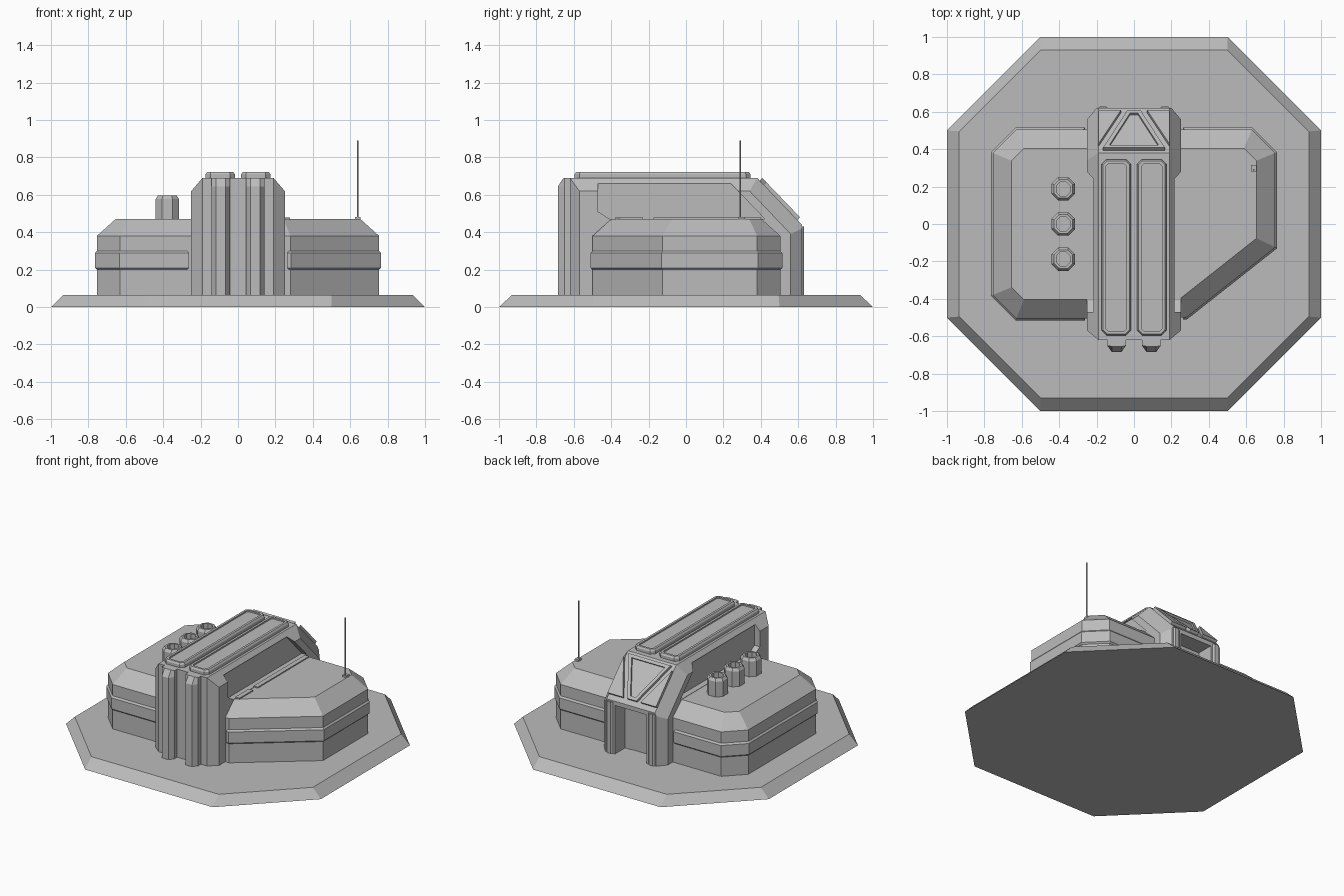
import bpy, bmesh, math
from mathutils import Vector, Matrix

cube = bpy.data.objects.get("Cube")
if cube:
    bpy.data.objects.remove(cube, do_unlink=True)

grey = bpy.data.materials.new("plain_grey")
grey.use_nodes = True
GREY = (0.5, 0.5, 0.5, 1)
grey.diffuse_color = GREY
grey.node_tree.nodes["Principled BSDF"].inputs["Base Color"].default_value = GREY


def finish(name, bm, matrix=None):
    bmesh.ops.recalc_face_normals(bm, faces=bm.faces)
    mesh = bpy.data.meshes.new(name)
    bm.to_mesh(mesh)
    bm.free()
    mesh.materials.append(grey)
    ob = bpy.data.objects.new(name, mesh)
    if matrix:
        ob.matrix_world = matrix
    bpy.context.collection.objects.link(ob)
    return ob


def loft(name, rings, matrix=None):
    """Join outlines of equal point count, given as (points, height)."""
    bm = bmesh.new()
    loops = [[bm.verts.new((x, y, z)) for x, y in pts] for pts, z in rings]
    for a, b in zip(loops, loops[1:]):
        for i in range(len(a)):
            j = (i + 1) % len(a)
            bm.faces.new((a[i], a[j], b[j], b[i]))
    bm.faces.new(loops[0])
    bm.faces.new(loops[-1])
    return finish(name, bm, matrix)


def offset(pts, d):
    """Move the edges of a counter-clockwise outline outward by d."""
    out = []
    for i, p in enumerate(pts):
        p = Vector(p)
        e1 = (p - Vector(pts[i - 1])).normalized()
        e2 = (Vector(pts[(i + 1) % len(pts)]) - p).normalized()
        n1, n2 = Vector((e1.y, -e1.x)), Vector((e2.y, -e2.x))
        out.append(tuple(p + (n1 + n2) * d / (1 + n1.dot(n2))))
    return out


def chamfered(cx, cy, hx, hy, c):
    """Rectangle outline with cut corners."""
    pts = [(hx, c - hy), (hx, hy - c), (hx - c, hy), (c - hx, hy),
           (-hx, hy - c), (-hx, c - hy), (c - hx, -hy), (hx - c, -hy)]
    return [(cx + x, cy + y) for x, y in pts]


def box(name, x0, x1, y0, y1, z0, z1):
    pts = [(x0, y0), (x1, y0), (x1, y1), (x0, y1)]
    return loft(name, [(pts, z0), (pts, z1)])


def chop(bm, point, normal):
    """Slice off everything beyond a plane and close the cut."""
    bmesh.ops.bisect_plane(bm, geom=bm.verts[:] + bm.edges[:] + bm.faces[:],
                           plane_co=point, plane_no=normal, clear_outer=True)
    bmesh.ops.holes_fill(bm, edges=[e for e in bm.edges if e.is_boundary])


def carve(ob, cutter):
    cutter.hide_render = True
    mod = ob.modifiers.new("cut", 'BOOLEAN')
    mod.operation = 'DIFFERENCE'
    mod.object = cutter
    bpy.context.view_layer.objects.active = ob
    bpy.ops.object.modifier_apply(modifier=mod.name)
    bpy.data.objects.remove(cutter, do_unlink=True)


GROUND, ROOF, TOP = 0.065, 0.47, 0.69

# Octagonal foundation
loft("foundation", [(chamfered(0, 0, 1, 1, 0.5), 0),
                    (chamfered(0, 0, 0.935, 0.93, 0.435), GROUND)])


# Side wings with sloped roof edges and a raised band
def right_outline(x):
    return [(x, 0.505), (x, -0.505)]


def left_wing_outline(x):
    return [(-x, -0.505), (-x, 0.505), (-0.63, 0.505), (-0.755, 0.38),
            (-0.755, -0.38), (-0.63, -0.505)]


def right_wing_outline(x):
    return [(x, -0.5), (0.28, -0.5), (0.755, -0.125), (0.755, 0.38),
            (0.63, 0.505), (x, 0.505)]


for side, outline in (("left", right_wing_outline), ("right", left_wing_outline)):
    wall = outline(0.08)
    loft(side + "_wing", [(wall, 0.06), (wall, 0.38), (offset(wall, -0.1), ROOF)])
    band = outline(0.272)
    wide = offset(band, 0.01)
    loft(side + "_wing_band", [(band, 0.2), (wide, 0.21), (wide, 0.288), (band, 0.3)])

# Central hall, a block trimmed by planes
bm = bmesh.new()
bmesh.ops.create_cube(bm, size=1, matrix=Matrix.Translation((0, 0, 0.375))
                      @ Matrix.Diagonal((0.5, 1.24, 0.63, 1)))
chop(bm, (0, 0.38, TOP), (0, 0.25, 0.24))
for s in (-1, 1):
    chop(bm, (s * 0.19, 0, TOP), (s * 0.07, 0, 0.06))
    chop(bm, (s * 0.19, -0.62, 0), (s * 0.05, -0.06, 0))
    chop(bm, (s * 0.2, 0.62, 0), (s * 0.06, 0.05, 0))
    chop(bm, (s * 0.19, 0.38, TOP), (s * 0.8, 0.45, 0.43))
hall = finish("central_hall", bm)

# Side recesses of the hall: a profile in y and z, extruded along x
recess = [(-0.41, 0.472), (0.42, 0.472), (0.24, 0.66), (-0.47, 0.66), (-0.47, 0.51)]
turn = Matrix(((0, 0, 1, 0), (1, 0, 0, 0), (0, 1, 0, 0), (0, 0, 0, 1)))
for x0, x1 in ((0.208, 0.35), (-0.35, -0.208)):
    carve(hall, loft("recess_cutter", [(recess, x0), (recess, x1)], turn))
    bpy.context.view_layer.update()

# Rear doorway with posts
carve(hall, box("door_cutter", -0.125, 0.125, 0.5, 0.8, 0, 0.41))
for s, side in ((-1, "right"), (1, "left")):
    post = chamfered(s * 0.165, 0.61, 0.025, 0.02, 0.01)
    loft(side + "_door_post", [(post, 0.06), (post, 0.43)])

# Twin roof panels and front pillars
for s, side in ((-1, "right"), (1, "left")):
    pod = chamfered(s * 0.095, -0.125, 0.078, 0.47, 0.025)
    lip = offset(pod, -0.008)
    inner = offset(pod, -0.024)
    loft(side + "_roof_panel", [(pod, 0.68), (pod, 0.71), (lip, 0.722),
                                (inner, 0.722), (inner, 0.712)])

    def pillar(front):
        shape = [(-0.05, -0.6), (-0.05, -0.65), (-0.025, front),
                 (0.025, front), (0.05, -0.65), (0.05, -0.6)]
        return [(s * 0.093 + x, y) for x, y in shape]
    loft(side + "_front_pillar", [(pillar(-0.685), 0.06), (pillar(-0.685), 0.645),
                                  (pillar(-0.655), TOP)])

# Raised plates on the rear slope
v, n = Vector((0, 0.24, -0.25)).normalized(), Vector((0, 0.25, 0.24)).normalized()
slope = Matrix(((1, 0, 0, 0), (0, v.y, n.y, 0.38), (0, v.z, n.z, TOP), (0, 0, 0, 1)))
wedge = [(-0.165, 0.02), (0.165, 0.02), (0.035, 0.31), (-0.035, 0.31)]
dip = offset(wedge, -0.022)
loft("rear_wedge_plate", [(wedge, -0.01), (wedge, 0.02), (dip, 0.02), (dip, 0.006)], slope)
for s, side in ((-1, "right"), (1, "left")):
    plate = [(s * 0.19, 0.05), (s * 0.19, 0.31), (s * 0.07, 0.31)]
    loft(side + "_rear_plate", [(plate, -0.01), (plate, 0.02)], slope)

# Chimneys with hollow tops
for i, y in enumerate((-0.188, 0, 0.188)):
    def ring(r):
        return chamfered(-0.378, y, r, r, r * 0.55)
    loft(f"chimney_{i + 1}", [(ring(0.062), 0.46), (ring(0.062), 0.578), (ring(0.05), 0.597),
                              (ring(0.037), 0.597), (ring(0.037), 0.56)])

# Roof rails and antenna
box("long_roof_rail", 0.245, 0.278, -0.175, 0.4, 0.46, 0.478)
box("short_roof_rail", 0.245, 0.278, -0.38, -0.23, 0.46, 0.478)
box("antenna_mount", 0.625, 0.655, 0.28, 0.315, 0.45, 0.482)
mast = [(0.64 + 0.005 * math.cos(a * math.pi / 3), 0.29 + 0.005 * math.sin(a * math.pi / 3))
        for a in range(6)]
loft("antenna", [(mast, 0.46), (mast, 0.89)])
